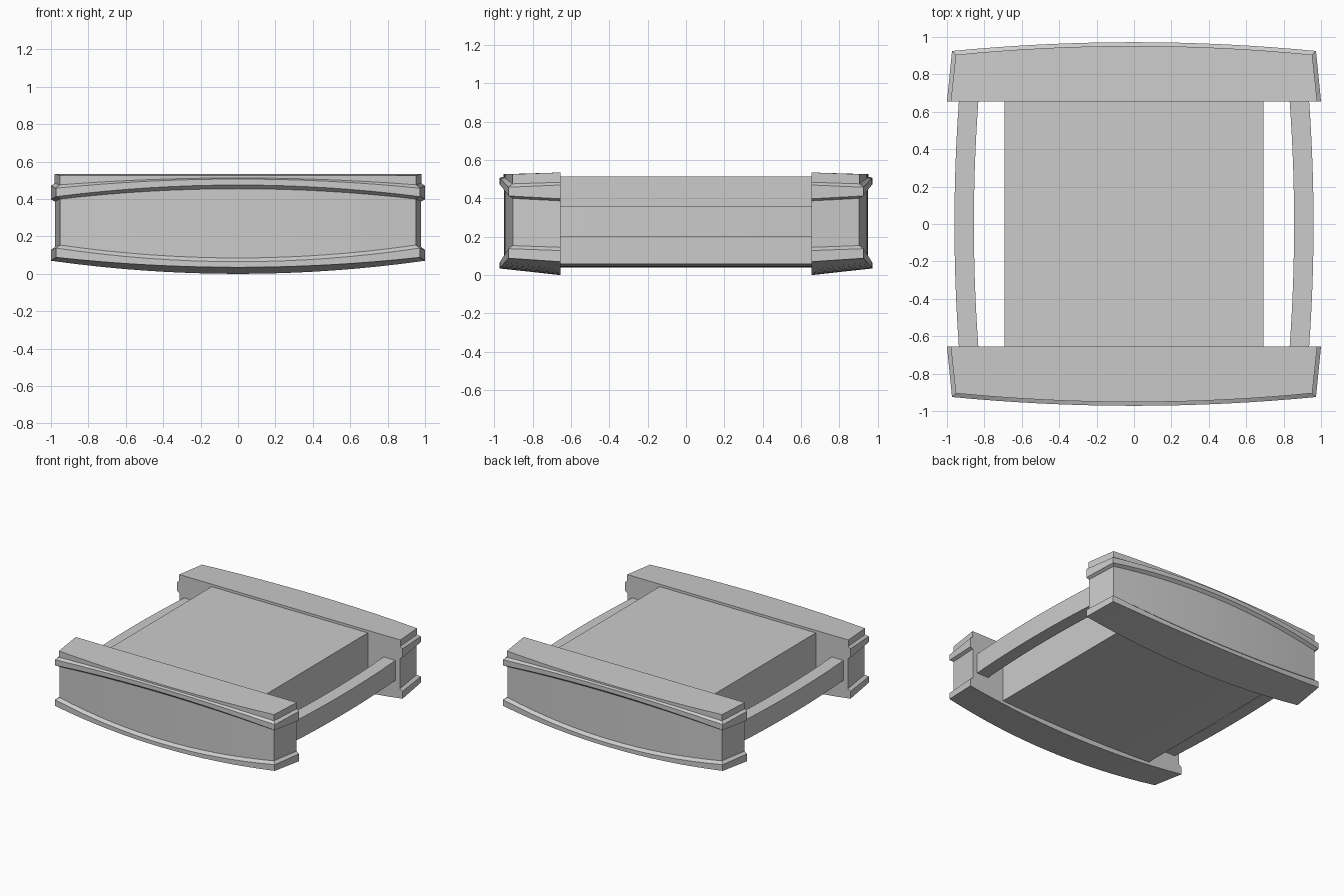
import bpy, bmesh

if "Cube" in bpy.data.objects:
    bpy.data.objects.remove(bpy.data.objects["Cube"])

N = 16
US = [-1 + 2 * i / N for i in range(N + 1)]


def loft(name, rings, cap_strips=True, mirror=None):
    """Join closed rings of equal length; each ring is two facing rows, so caps are quad strips."""
    bm = bmesh.new()
    vs = [[bm.verts.new(p) for p in r] for r in rings]
    n = len(vs[0])
    for a, b in zip(vs, vs[1:]):
        for i in range(n):
            j = (i + 1) % n
            bm.faces.new((a[i], a[j], b[j], b[i]))
    for r in (vs[0], vs[-1]):
        for i in range(n // 2 - 1):
            bm.faces.new((r[i], r[i + 1], r[n - 2 - i], r[n - 1 - i]))
    bmesh.ops.recalc_face_normals(bm, faces=bm.faces)
    me = bpy.data.meshes.new(name)
    bm.to_mesh(me)
    bm.free()
    ob = bpy.data.objects.new(name, me)
    bpy.context.collection.objects.link(ob)
    bpy.ops.object.select_all(action='DESELECT')
    ob.select_set(True)
    bpy.context.view_layer.objects.active = ob
    bpy.ops.object.shade_smooth_by_angle(angle=0.2)
    if mirror is not None:
        m = ob.modifiers.new("mirror", 'MIRROR')
        m.use_axis = [k == mirror for k in range(3)]
    return ob


# Bowed end blocks: inset, then outer z (centre, end) and inner z (centre, end)
levels = [
    (0.000, 0.035, 0.088, 0.000, 0.070),
    (0.000, 0.065, 0.138, 0.050, 0.128),
    (0.022, 0.085, 0.154, 0.075, 0.145),
    (0.022, 0.455, 0.400, 0.445, 0.387),
    (0.000, 0.475, 0.413, 0.462, 0.398),
    (0.000, 0.507, 0.458, 0.518, 0.470),
    (0.020, 0.513, 0.476, 0.524, 0.484),
    (0.020, 0.526, 0.526, 0.535, 0.535),
]
rings = []
for ins, oc, oe, ic, ie in levels:
    outer = [(u * (0.973 - ins), -(0.972 - 0.047 * u * u - ins), oc + (oe - oc) * u * u) for u in US]
    inner = [(u * (1.0 - ins), -0.655, ic + (ie - ic) * u * u) for u in US]
    rings.append(outer + inner[::-1])
loft("end_block", rings, mirror=1)

# Central body with a flat top and slightly bowed underside
rings = []
for y in (-0.66, 0.66):
    low = [(u * 0.692, y, 0.04 + 0.018 * u * u) for u in US]
    high = [(u * 0.692, y, 0.515) for u in US]
    rings.append(low + high[::-1])
loft("central_body", rings)

# Bowed side rails
rings = []
for u in US:
    y, bow = u * 0.66, 0.024 * u * u
    xi, xo = 0.856 - bow, 0.96 - bow
    rings.append([(xi, y, 0.2), (xo, y, 0.2), (xo, y, 0.36), (xi, y, 0.36)])
loft("side_rail", rings, mirror=0)
